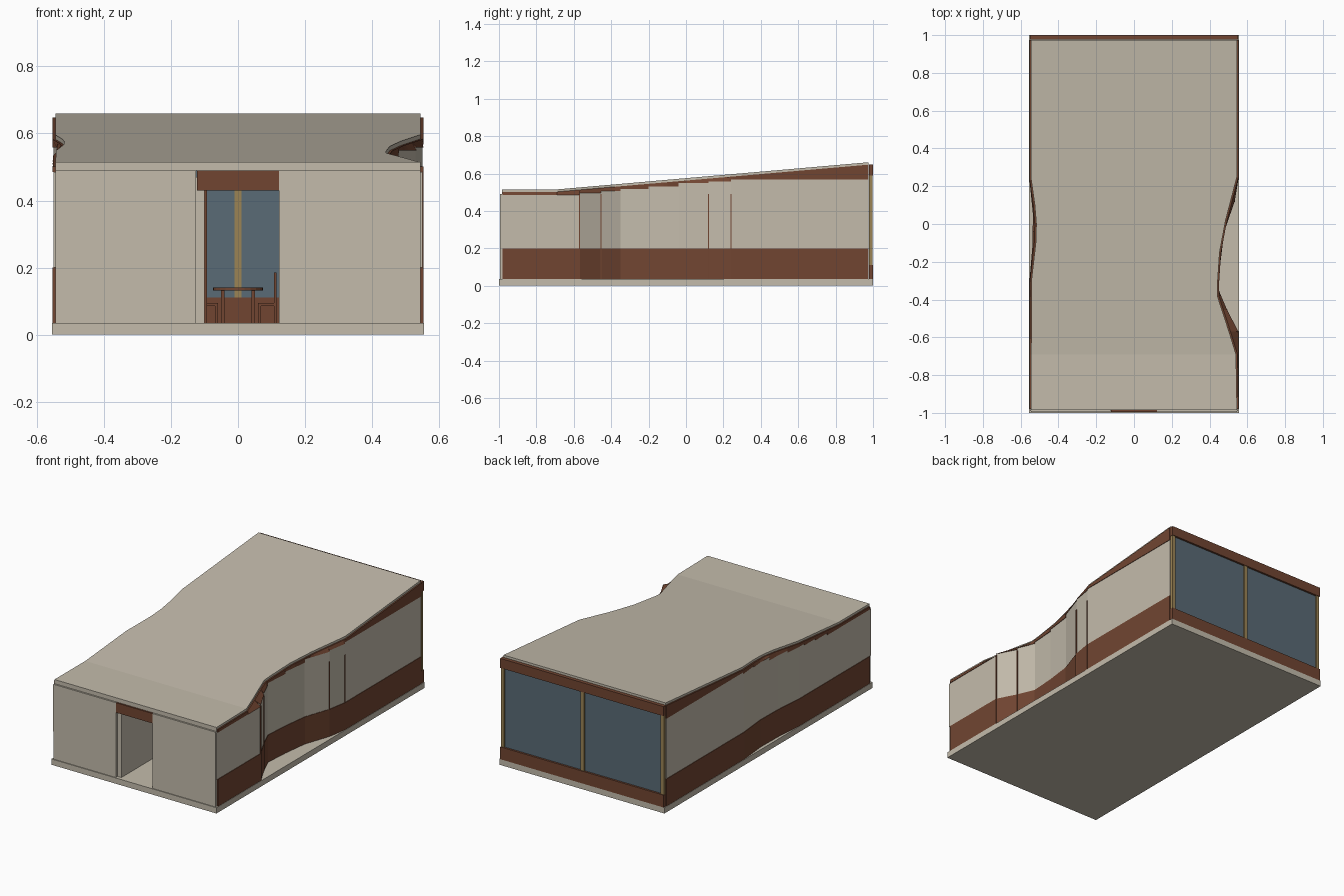
import bpy, bmesh, math

if "Cube" in bpy.data.objects:
    bpy.data.objects.remove(bpy.data.objects["Cube"])


def material(name, rgb):
    m = bpy.data.materials.new(name)
    m.use_nodes = True
    m.diffuse_color = (*rgb, 1)
    m.node_tree.nodes["Principled BSDF"].inputs["Base Color"].default_value = (*rgb, 1)
    return m


PLASTER = material("warm_plaster", (0.55, 0.50, 0.41))
WOOD = material("dark_wood", (0.165, 0.06, 0.031))
GLASS = material("blue_grey_glass", (0.10, 0.145, 0.18))
TAN = material("tan_frame", (0.33, 0.23, 0.09))


def finish(name, bm, mat):
    bmesh.ops.recalc_face_normals(bm, faces=bm.faces)
    mesh = bpy.data.meshes.new(name)
    bm.to_mesh(mesh)
    bm.free()
    mesh.materials.append(mat)
    obj = bpy.data.objects.new(name, mesh)
    bpy.context.collection.objects.link(obj)
    return obj


def box(name, x, y, z, mat):
    """Box from (min, max) pairs."""
    bm = bmesh.new()
    bmesh.ops.create_cube(bm, size=1)
    for v in bm.verts:
        v.co = [r[0] + (c + 0.5) * (r[1] - r[0]) for c, r in zip(v.co, (x, y, z))]
    return finish(name, bm, mat)


def loft(name, sections, mat):
    """Closed solid through a row of four-point cross-sections."""
    bm = bmesh.new()
    rings = [[bm.verts.new(p) for p in s] for s in sections]
    for a, b in zip(rings, rings[1:]):
        for i in range(4):
            j = (i + 1) % 4
            bm.faces.new((a[i], a[j], b[j], b[i]))
    bm.faces.new(rings[0])
    bm.faces.new(rings[-1])
    return finish(name, bm, mat)


def along(points, y):
    """Piecewise-linear value at y."""
    if y <= points[0][0]:
        return points[0][1]
    for (y0, a), (y1, b) in zip(points, points[1:]):
        if y <= y1:
            return a + (b - a) * (y - y0) / (y1 - y0)
    return points[-1][1]


# Plan outlines (y, distance from the centre line) and heights
FRONT, BACK = -0.98, 0.975
left_wall = [(FRONT, .55), (-.57, .55), (-.455, .49), (-.35, .445), (-.2, .455),
             (-.04, .475), (.12, .53), (.24, .55), (BACK, .55)]
left_eave = [(FRONT, .55), (-.69, .545), (-.57, .508), (-.38, .446), (-.33, .446),
             (-.15, .458), (.02, .49), (.25, .55), (BACK, .55)]
right_wall = [(FRONT, .55), (-.3, .55), (-.12, .535), (.05, .532), (.23, .55), (BACK, .55)]
right_eave = [(FRONT, .55), (-.3, .548), (-.1, .525), (0, .522), (.1, .53), (.24, .55), (BACK, .55)]
roof_top = [(FRONT, .515), (-.69, .515), (BACK, .66)]
panel_tops = [(-.57, .485), (-.455, .497), (-.35, .507), (-.2, .517), (-.04, .53),
              (.12, .55), (.24, .558), (BACK, .567)]
stations = sorted({y for p in (left_wall, left_eave, right_wall, right_eave) for y, _ in p})

# Floor slab
box("floor_slab", (-.555, .555), (-1, 1), (0, .035), PLASTER)

# Roof sheet, following both eaves
roof = []
for y in stations:
    a, b = -along(right_eave, y) + .005, along(left_eave, y) - .005
    z = along(roof_top, y)
    roof.append([(a, y, z - .015), (b, y, z - .015), (b, y, z), (a, y, z)])
loft("roof", roof, PLASTER)


def wall_section(side, path, y, z0, z1, out=0.0, top_path=None):
    a = along(path, y) + out
    b = along(top_path or path, y) + out
    t = 0.01 + out
    return [(side * (a - t), y, z0), (side * a, y, z0), (side * b, y, z1), (side * (b - t), y, z1)]


# Side walls: wainscot, stepped plaster panels and leaning fascia
for side, label, wall, eave in ((1, "left", left_wall, left_eave), (-1, "right", right_wall, right_eave)):
    loft(label + "_wainscot", [wall_section(side, wall, y, .035, .2, .003) for y in stations], WOOD)
    start = FRONT
    for end, top in panel_tops:
        ys = [y for y in stations if start <= y <= end]
        loft(label + "_wall_panel", [wall_section(side, wall, y, .2, top) for y in ys], PLASTER)
        loft(label + "_fascia", [wall_section(side, wall, y, top, along(roof_top, y) - .013, .003, eave)
                                 for y in ys], WOOD)
        start = end

# Panel joints on the deeply curved wall
for y in (-.57, -.455, .12, .24):
    x = along(left_wall, y)
    box("panel_joint", (x - .006, x + .004), (y - .003, y + .003), (.035, .49), WOOD)

# Front wall with doorway
for s, inner in ((-1, .125), (1, .122)):
    xs = sorted((s * inner, s * .545))
    box("front_wall", xs, (-.995, -.98), (.035, .49), PLASTER)
    xs = sorted((s * .545, s * .55))
    box("front_corner_trim", xs, (-.99, -.98), (.2, .485), PLASTER)
box("front_roof_edge", (-.545, .545), (-.985, -.975), (.49, .515), PLASTER)
box("door_lintel", (-.123, .122), (-.995, -.98), (.43, .49), WOOD)
box("entry_partition", (-.125, -.1), (-.978, -.45), (.035, .47), PLASTER)
box("partition_end_trim", (-.104, -.092), (-.45, -.435), (.035, .43), WOOD)

# Glazed back wall
box("back_sill", (-.55, .55), (.978, 1), (.035, .11), WOOD)
box("back_header", (-.55, .55), (.978, 1), (.59, .648), WOOD)
box("back_glass", (-.535, .535), (.982, .988), (.11, .59), GLASS)
for x in (-.537, 0, .537):
    box("back_mullion", (x - .011, x + .011), (.978, .996), (.11, .59), TAN)

# Dining table and chairs
bm = bmesh.new()
bmesh.ops.create_cone(bm, cap_ends=True, segments=24, radius1=.075, radius2=.075, depth=.008)
bmesh.ops.translate(bm, verts=bm.verts, vec=(0, .3, .136))
finish("table_top", bm, WOOD)
for dx in (-.045, .045):
    for dy in (-.045, .045):
        box("table_leg", (dx - .005, dx + .005), (.295 + dy, .305 + dy), (.035, .132), WOOD)
for s in (-1, 1):
    box("chair_seat", sorted((s * .06, s * .115)), (.27, .33), (.085, .095), WOOD)
    box("chair_back", sorted((s * .107, s * .115)), (.27, .33), (.095, .185), WOOD)
    for x in (.064, .111):
        for y in (.274, .326):
            box("chair_leg", (s * x - .004, s * x + .004), (y - .004, y + .004), (.035, .085), WOOD)
